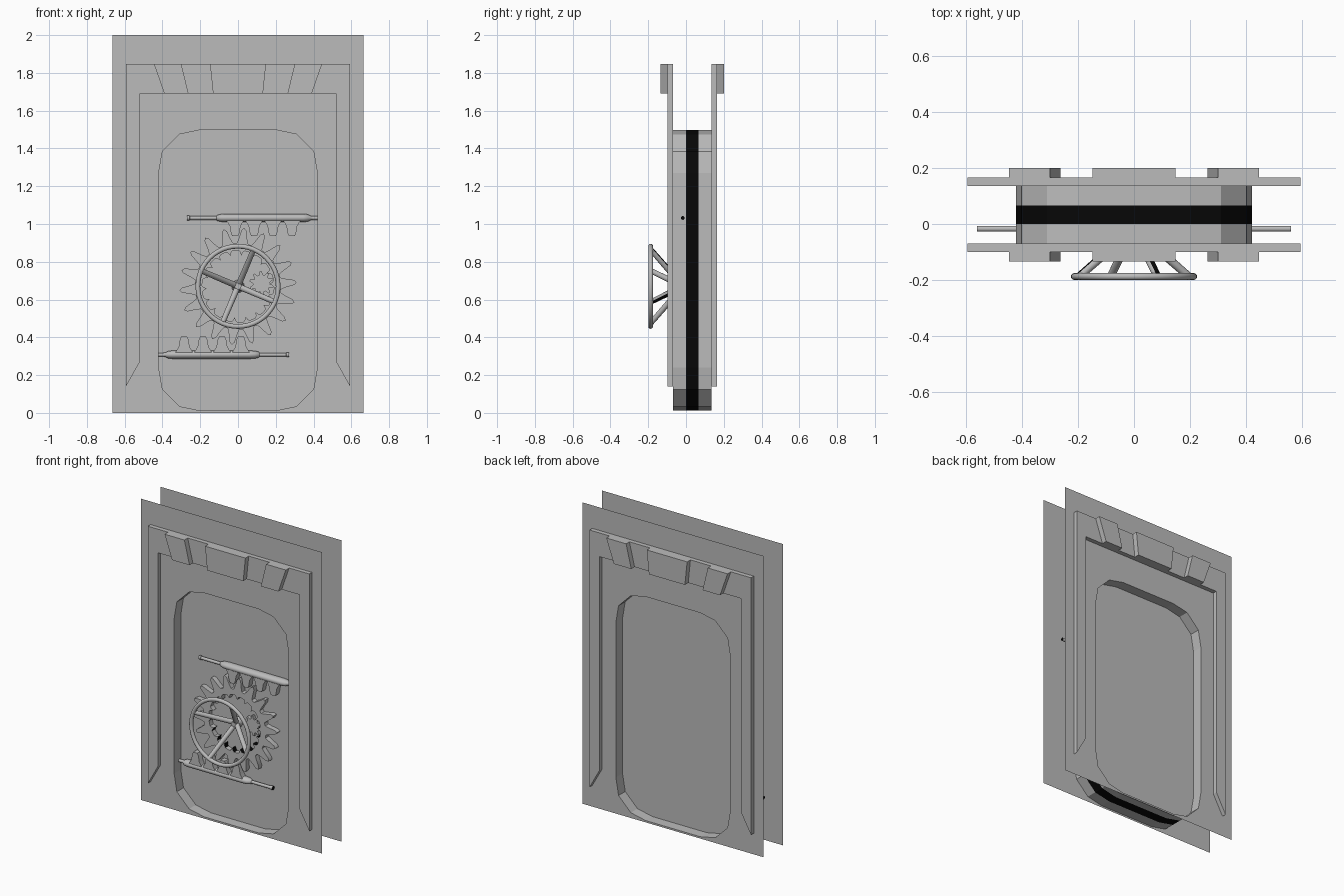
import bpy, bmesh, math
from mathutils import Vector, Matrix

if "Cube" in bpy.data.objects:
    bpy.data.objects.remove(bpy.data.objects["Cube"])

MID = 0.033          # plane halfway between the two wall faces
FRONT = -0.07        # front wall face
AXIS_Z = 0.67        # height of the wheel axle

grey = bpy.data.materials.new("steel_grey")
grey.diffuse_color = (0.5, 0.5, 0.5, 1)
grey.use_nodes = True
grey.node_tree.nodes["Principled BSDF"].inputs["Base Color"].default_value = grey.diffuse_color
black = bpy.data.materials.new("black")
black.diffuse_color = (0.002, 0.002, 0.002, 1)
black.use_nodes = True
black.node_tree.nodes["Principled BSDF"].inputs["Base Color"].default_value = black.diffuse_color


def finish(bm, name, smooth=False, mirror=False, recalc=True, dark=None):
    if recalc:
        bmesh.ops.recalc_face_normals(bm, faces=bm.faces)
    bm.normal_update()
    if dark:         # rule that picks the black faces
        for f in bm.faces:
            f.material_index = 1 if dark(f) else 0
    if mirror:
        bmesh.ops.translate(bm, verts=bm.verts, vec=(0, -MID, 0))
    me = bpy.data.meshes.new(name)
    bm.to_mesh(me)
    bm.free()
    me.materials.append(grey)
    if dark:
        me.materials.append(black)
    ob = bpy.data.objects.new(name, me)
    bpy.context.collection.objects.link(ob)
    if mirror:       # same part on the back wall
        ob.location.y = MID
        m = ob.modifiers.new("both_walls", 'MIRROR')
        m.use_axis = (False, True, False)
        m.use_mirror_merge = False
    if smooth:
        bpy.ops.object.select_all(action='DESELECT')
        bpy.context.view_layer.objects.active = ob
        ob.select_set(True)
        bpy.ops.object.shade_smooth_by_angle(angle=math.radians(40))
    return ob


def prism(bm, pts, y0, y1, caps=True):
    a = [bm.verts.new((x, y0, z)) for x, z in pts]
    b = [bm.verts.new((x, y1, z)) for x, z in pts]
    n = len(pts)
    for i in range(n):
        bm.faces.new((a[i], a[(i + 1) % n], b[(i + 1) % n], b[i]))
    if caps:
        bm.faces.new(a)
        bm.faces.new(b[::-1])


def rod(bm, p, q, r0, r1, seg=16):
    p, q = Vector(p), Vector(q)
    d = q - p
    mat = Matrix.Translation((p + q) / 2) @ d.to_track_quat('Z', 'Y').to_matrix().to_4x4()
    bmesh.ops.create_cone(bm, cap_ends=True, segments=seg, radius1=r0, radius2=r1,
                          depth=d.length, matrix=mat)


# Doorway outline with chamfered corners
quarter = [(0.42, 1.27), (0.40, 1.385), (0.31, 1.475), (0.20, 1.498)]
right = [(x, 1.51 - z) for x, z in reversed(quarter)] + quarter
opening = right + [(-x, z) for x, z in reversed(right)]

# Wall sheets, each with the doorway cut out
bm = bmesh.new()
edges = []
for loop in ([(-0.665, 0), (0.665, 0), (0.665, 2), (-0.665, 2)], opening):
    vs = [bm.verts.new((x, FRONT, z)) for x, z in loop]
    edges += [bm.edges.new((vs[i], vs[i - 1])) for i in range(len(vs))]
bmesh.ops.triangle_fill(bm, edges=edges, use_beauty=True, use_dissolve=False,
                        normal=(0, -1, 0))
bm.normal_update()
bmesh.ops.reverse_faces(bm, faces=[f for f in bm.faces if f.normal.y > 0])
finish(bm, "wall_sheets", mirror=True, recalc=False)

# Doorway lining from each wall to the slab, facing into the opening
bm = bmesh.new()
prism(bm, opening, FRONT, 0.0, caps=False)
bm.normal_update()
centre = Vector((0, FRONT / 2, 0.755))
bmesh.ops.reverse_faces(bm, faces=[f for f in bm.faces
                                   if f.normal.dot(f.calc_center_median() - centre) > 0])
finish(bm, "doorway_lining", mirror=True, recalc=False)

# Door slab with black edges
bm = bmesh.new()
prism(bm, opening, 0.0, 2 * MID)
finish(bm, "door_slab", dark=lambda f: abs(f.normal.y) < 0.5)

# Raised surround with slanted feet
bm = bmesh.new()
side = [(0.52, 1.69), (0.52, 0.27), (0.593, 0.14), (0.593, 1.847)]
prism(bm, side + [(-x, z) for x, z in reversed(side)], -0.099, FRONT)
finish(bm, "door_surround", mirror=True)

# Tapered blocks on the header
bm = bmesh.new()
prism(bm, [(-0.148, 1.847), (0.148, 1.847), (0.132, 1.69), (-0.132, 1.69)], -0.134, -0.099)
for s in (-1, 1):
    prism(bm, [(s * 0.445, 1.847), (s * 0.30, 1.847), (s * 0.262, 1.69), (s * 0.39, 1.69)],
          -0.134, -0.099)
finish(bm, "header_blocks", mirror=True)

# Ring gear: rounded outer teeth, pointed inner teeth with one black flank each
TEETH = 18
outer_r = [0.228, 0.23, 0.255, 0.298, 0.311, 0.298, 0.255, 0.23]
inner_r = [0.19, 0.19, 0.19, 0.182, 0.165, 0.182, 0.19, 0.19]
bm = bmesh.new()
rings = []
for i in range(TEETH * 8):
    a = math.radians(4) + (i - 4) * math.tau / (TEETH * 8)
    ro, ri = outer_r[i % 8], inner_r[i % 8]
    rings.append([bm.verts.new((r * math.cos(a), y, AXIS_Z + r * math.sin(a)))
                  for r, y in ((ro, -0.036), (ro, -0.002), (ri, -0.002), (ri, -0.036))])
for i, cur in enumerate(rings):
    prev = rings[i - 1]
    for k in range(4):
        bm.faces.new((prev[k], cur[k], cur[(k + 1) % 4], prev[(k + 1) % 4]))
axle = Vector((0, -0.019, AXIS_Z))


def inner_flank(f):
    d = f.calc_center_median() - axle
    return (abs(f.normal.y) < 0.5 and d.length < 0.189
            and f.normal.dot(Vector((-d.z, 0, d.x))) > 0)


finish(bm, "ring_gear", smooth=True, dark=inner_flank)

# Small pinion inside the ring
bm = bmesh.new()
star = []
for i in range(40):
    a = i * math.tau / 40
    r = (0.045, 0.045, 0.065, 0.065)[i % 4]
    star.append((0.125 + r * math.cos(a), 0.685 + r * math.sin(a)))
prism(bm, star, -0.025, -0.002)
finish(bm, "pinion")

# Hand wheel: rim, four slanted spokes and hub
bm = bmesh.new()
U, V = 48, 12
grid = []
for u in range(U):
    a = u * math.tau / U
    row = []
    for v in range(V):
        b = v * math.tau / V
        r = 0.2125 + 0.0125 * math.cos(b)
        row.append(bm.verts.new((r * math.cos(a), -0.187 + 0.0125 * math.sin(b),
                                 AXIS_Z + r * math.sin(a))))
    grid.append(row)
for u in range(U):
    for v in range(V):
        bm.faces.new((grid[u - 1][v - 1], grid[u][v - 1], grid[u][v], grid[u - 1][v]))
finish(bm, "wheel_rim", smooth=True)

# Spokes carry a black strip along their rear side
for k in range(4):
    bm = bmesh.new()
    a = math.radians(67 + 90 * k)
    c, s = math.cos(a), math.sin(a)
    rod(bm, (0.21 * c, -0.185, AXIS_Z + 0.21 * s), (0.01 * c, -0.025, AXIS_Z + 0.01 * s),
        0.014, 0.016)
    rear = Vector((0.62 * c, 0.78, 0.62 * s))
    finish(bm, "wheel_spoke_%d" % (k + 1), smooth=True,
           dark=lambda f: len(f.verts) == 4 and f.normal.dot(rear) > 0.8)
bm = bmesh.new()
rod(bm, (0, 0, AXIS_Z), (0, -0.048, AXIS_Z), 0.034, 0.018)
finish(bm, "wheel_hub", smooth=True)

# Sliding bolt racks: rounded bar with tapered teeth, the second turned half round
bar = [(-0.27, 0.013), (-0.257, 0.013), (-0.255, 0.010), (-0.115, 0.010), (-0.11, 0.015),
       (-0.09, 0.020), (-0.06, 0.022), (0.345, 0.022), (0.37, 0.019), (0.385, 0.011),
       (0.40, 0.010), (0.56, 0.010)]
BAR_Z = 0.362
for name, turn in (("upper_rack", 0), ("lower_rack", math.pi)):
    bm = bmesh.new()
    loops = []
    for x, r in bar:
        wide = 1.35 if r > 0.016 else 1.0
        loops.append([bm.verts.new((x, wide * r * math.cos(k * math.tau / 16),
                                    BAR_Z + r * math.sin(k * math.tau / 16)))
                      for k in range(16)])
    for p, q in zip(loops, loops[1:]):
        for k in range(16):
            bm.faces.new((p[k - 1], p[k], q[k], q[k - 1]))
    bm.faces.new(loops[0])
    bm.faces.new(loops[-1])
    for k in range(4):
        x = -0.015 + 0.1 * k
        half = [(0.048, 0.355), (0.042, 0.342), (0.029, 0.32), (0.022, 0.28), (0.015, 0.266)]
        prism(bm, [(x + w, z) for w, z in half] + [(x - w, z) for w, z in reversed(half)],
              -0.024, 0.014)
    ob = finish(bm, name, smooth=True,        # black end faces
                dark=lambda f: len(f.verts) == 16)
    ob.location = (0, -0.017, AXIS_Z)
    ob.rotation_euler.y = turn
